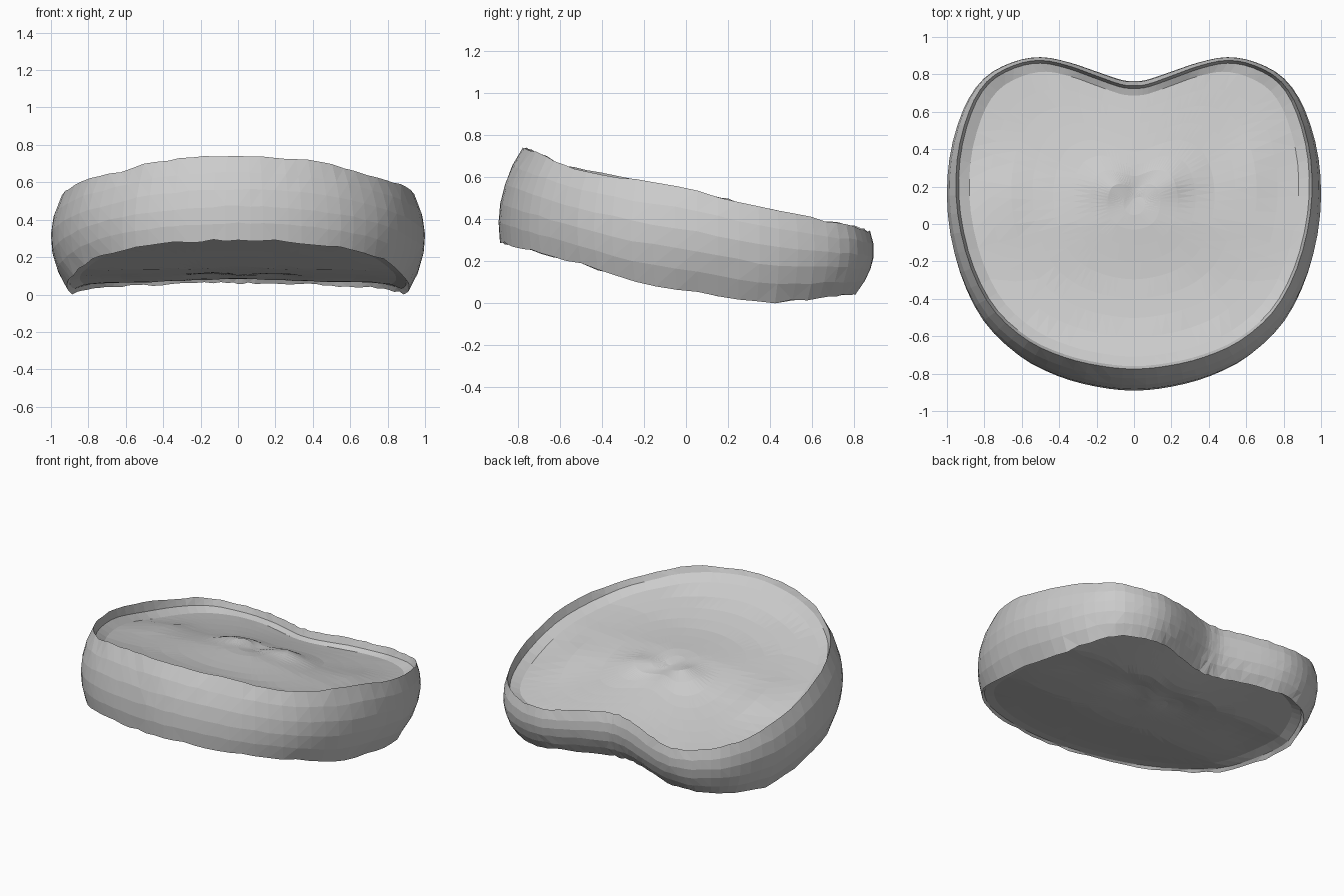
import bpy, bmesh, math, random
from mathutils import Vector

if "Cube" in bpy.data.objects:
    bpy.data.objects.remove(bpy.data.objects["Cube"])

random.seed(4)

# right half of the plan outline, front middle to back notch
HALF = [(0, -.885), (.2, -.865), (.41, -.81), (.62, -.705), (.81, -.52), (.935, -.26),
        (.995, .05), (.985, .35), (.91, .61), (.8, .775), (.65, .86), (.5, .887),
        (.35, .86), (.2, .81), (.07, .767), (0, .76)]
# heights of the upper and lower rims along y
TOP = [(-.9, .77), (-.78, .755), (-.55, .655), (-.3, .605), (0, .555), (.4, .455), (.8, .375), (.9, .34)]
LOW = [(-.9, .305), (-.6, .225), (-.2, .105), (0, .07), (.4, .01), (.8, .05), (.9, .055)]
# inward offsets of the upper and lower rims along y
TOP_IN = [(-.89, .11), (-.4, .075), (.1, .05), (.6, .03), (.89, .012)]
LOW_IN = [(-.89, .0), (-.4, .05), (.1, .085), (.89, .08)]
# depth of the floor edge and the underside edge below / above their rims
TOP_DEPTH = [(-.8, .04), (-.3, .08), (.3, .10), (.8, .075)]
LOW_DEPTH = [(-.8, .02), (.3, .045), (.8, .055)]


def lerp(table, y):
    for (a, u), (b, v) in zip(table, table[1:]):
        if y <= b:
            t = max(0, (y - a) / (b - a))
            return u + (v - u) * t
    return table[-1][1]


def spline(pts, steps):
    out, n = [], len(pts)
    for i in range(n):
        p0, p1, p2, p3 = (Vector(pts[(i + k) % n]) for k in (-1, 0, 1, 2))
        for s in range(steps):
            t = s / steps
            out.append(.5 * (2 * p1 + (p2 - p0) * t + (2 * p0 - 5 * p1 + 4 * p2 - p3) * t ** 2
                             + (3 * p1 - p0 - 3 * p2 + p3) * t ** 3))
    return out


outline = spline(HALF + [(-x, y) for x, y in HALF[-2:0:-1]], 3)
N = len(outline)
normals = []
for i in range(N):
    d = outline[(i + 1) % N] - outline[i - 1]
    normals.append(Vector((-d.y, d.x)).normalized())  # points inward


def top_z(p):
    return lerp(TOP, p.y)


def low_z(p):
    return lerp(LOW, p.y) + .04 * blob(p, 0, .8, .38, .25)


def blob(p, x, y, rx, ry):
    return math.exp(-((p.x - x) / rx) ** 2 - ((p.y - y) / ry) ** 2)


def relief(p):
    # gentle lumps in the middle of the floor
    return (.035 * blob(p, -.13, .22, .13, .1) + .035 * blob(p, .2, .24, .13, .1)
            - .02 * blob(p, .02, .18, .08, .08) + .025 * blob(p, .65, .3, .15, .2)
            + .025 * blob(p, -.68, .2, .15, .2))


bm = bmesh.new()


def ring(points, zs, jitter=0):
    return [bm.verts.new((p.x, p.y, z + random.uniform(-jitter, jitter))) for p, z in zip(points, zs)]


def bridge(a, b):
    for i in range(N):
        j = (i + 1) % N
        bm.faces.new((a[i], a[j], b[j], b[i]))


def inset(table, extra=0):
    return [p + n * (lerp(table, p.y) + extra) for p, n in zip(outline, normals)]


def panel(edge, edge_pts, height, rel):
    # closes a rim with concentric rings over a lumpy surface
    prev = edge
    for k in (.94, .82, .7, .58, .46, .35, .25, .15, .06):
        pts = [p * k + Vector((0, .1)) * (1 - k) for p in edge_pts]
        cur = ring(pts, [height(p) + rel * relief(p) for p in pts])
        bridge(prev, cur)
        prev = cur
    bm.faces.new(prev)


top_pts, low_pts = inset(TOP_IN), inset(LOW_IN)
top = ring(top_pts, [top_z(p) for p in top_pts], .006)
low = ring(low_pts, [low_z(p) for p in low_pts], .006)

# bulging outer wall
prev = low
for t in (.2, .4, .6, .8):
    pts, zs = [], []
    for o, a, b in zip(outline, low_pts, top_pts):
        bulge = 1 - .4 * min(1, max(0, (-.1 - o.y) / .6))
        ctrl = o + (o - (a + b) / 2) * bulge
        pts.append(a * (1 - t) ** 2 + ctrl * 2 * t * (1 - t) + b * t * t)
        zs.append(low_z(a) * (1 - t) + top_z(b) * t)
    cur = ring(pts, zs, .004)
    bridge(prev, cur)
    prev = cur
bridge(prev, top)


# recessed upper floor, crowned in the middle
def floor_z(p):
    return top_z(p) - lerp(TOP_DEPTH, p.y) + .07 * blob(p, 0, .2, .55, .4)


lip = inset(TOP_IN, .015)
lip_ring = ring(lip, [top_z(p) - .6 * lerp(TOP_DEPTH, p.y) for p in lip])
bridge(top, lip_ring)
panel(lip_ring, lip, floor_z, 1)


# shallow hollow underneath
def under_z(p):
    return low_z(p) + lerp(LOW_DEPTH, p.y) + .03 * blob(p, 0, .3, .6, .5)


lip = inset(LOW_IN, .015)
lip_ring = ring(lip, [low_z(p) + .6 * lerp(LOW_DEPTH, p.y) for p in lip])
bridge(low, lip_ring)
panel(lip_ring, lip, under_z, .4)

bmesh.ops.triangulate(bm, faces=bm.faces[:])
bmesh.ops.recalc_face_normals(bm, faces=bm.faces[:])
lowest = min(v.co.z for v in bm.verts)
bmesh.ops.translate(bm, verts=bm.verts[:], vec=(0, 0, -lowest))
mesh = bpy.data.meshes.new("rimmed_slab")
bm.to_mesh(mesh)
bm.free()
bpy.context.collection.objects.link(bpy.data.objects.new("rimmed_slab", mesh))
